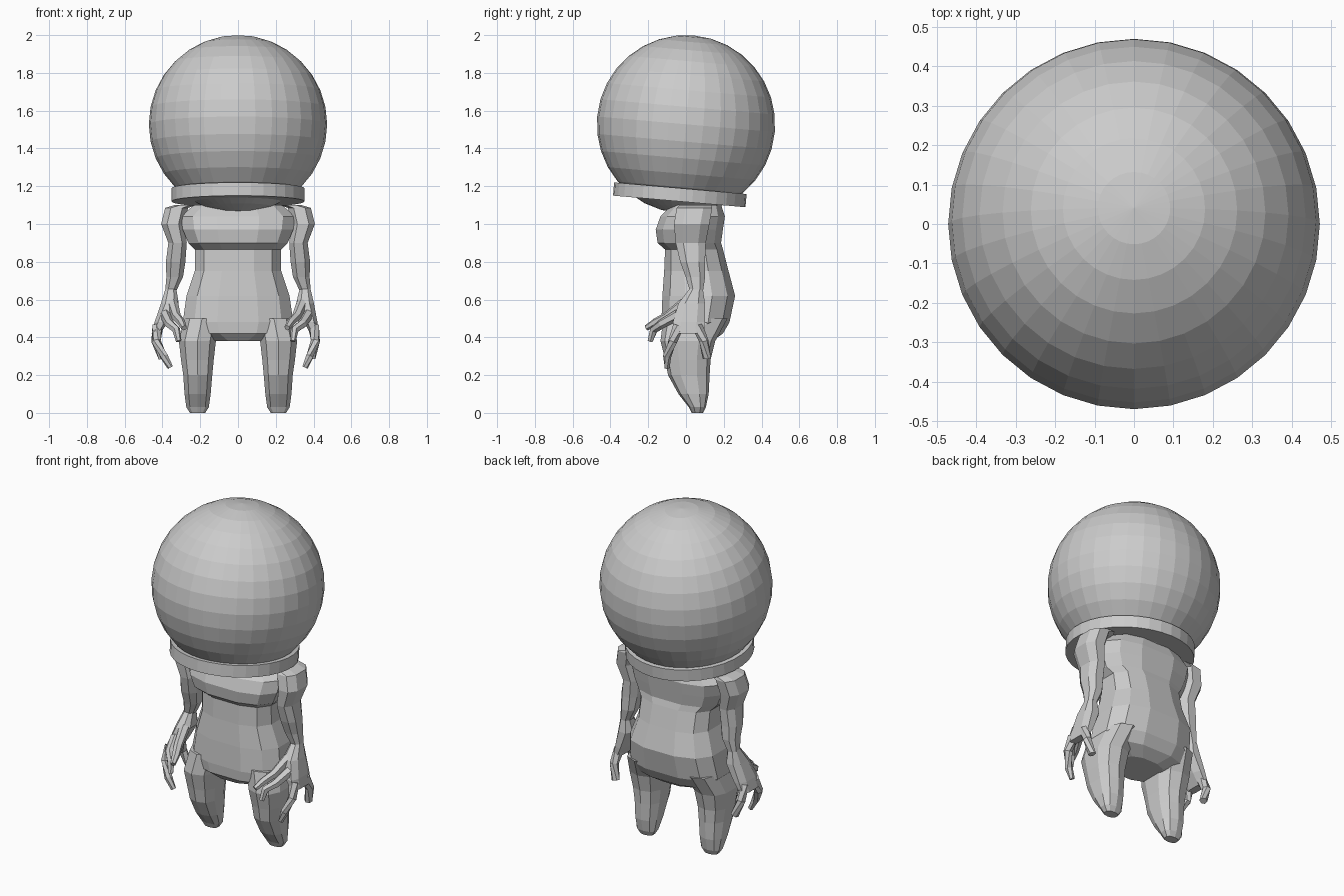
import bpy, bmesh, math
from mathutils import Vector, Matrix

if "Cube" in bpy.data.objects:
    bpy.data.objects.remove(bpy.data.objects["Cube"])

GREY = (0.6, 0.6, 0.6, 1)
mat = bpy.data.materials.new("plain grey")
mat.use_nodes = True
mat.diffuse_color = GREY
mat.node_tree.nodes["Principled BSDF"].inputs["Base Color"].default_value = GREY


def finish(name, bm):
    bmesh.ops.recalc_face_normals(bm, faces=bm.faces)
    mesh = bpy.data.meshes.new(name)
    bm.to_mesh(mesh)
    bm.free()
    mesh.materials.append(mat)
    obj = bpy.data.objects.new(name, mesh)
    bpy.context.collection.objects.link(obj)
    return obj


def loft(name, rings, sides=8, power=0.8, side=1, follow=False):
    """Join rings (x, y, z, rx, ry) into a closed, flat-faced solid."""
    bm = bmesh.new()
    centres = [Vector(r[:3]) for r in rings]
    loops = []
    for i, (c, r) in enumerate(zip(centres, rings)):
        turn = Matrix.Identity(3)
        if follow:
            ahead = centres[min(i + 1, len(rings) - 1)] - centres[max(i - 1, 0)]
            turn = ahead.to_track_quat('Z', 'Y').to_matrix()
        loop = []
        for k in range(sides):
            a = 2 * math.pi * (k + 0.5) / sides
            ca, sa = math.cos(a), math.sin(a)
            p = Vector((r[3] * math.copysign(abs(ca) ** power, ca),
                        r[4] * math.copysign(abs(sa) ** power, sa), 0))
            p = c + turn @ p
            p.x *= side
            loop.append(bm.verts.new(p))
        loops.append(loop)
    for lo, hi in zip(loops, loops[1:]):
        for k in range(sides):
            n = (k + 1) % sides
            bm.faces.new((lo[k], lo[n], hi[n], hi[k]))
    bm.faces.new(loops[0])
    bm.faces.new(loops[-1])
    return finish(name, bm)


# Tilted globe helmet and its collar
tilt = Matrix.Translation((0, 0, 1.528)) @ Matrix.Rotation(math.radians(-5), 4, 'X')
bm = bmesh.new()
bmesh.ops.create_uvsphere(bm, u_segments=32, v_segments=16, radius=0.472, matrix=tilt)
finish("helmet_globe", bm)
bm = bmesh.new()
bmesh.ops.create_cone(bm, cap_ends=True, segments=32, radius1=0.352, radius2=0.352,
                      depth=0.07, matrix=tilt @ Matrix.Translation((0, 0, -0.375)))
finish("helmet_collar", bm)

# Torso: height, half width, front y, back y
torso = [(1.1, .24, -.08, .19), (1.04, .31, -.14, .21), (.97, .3, -.165, .2),
         (.9, .27, -.155, .19), (.865, .235, -.115, .2), (.75, .235, -.12, .23),
         (.62, .28, -.13, .265), (.48, .3, -.135, .235), (.42, .27, -.13, .2),
         (.38, .14, -.09, .14)]
loft("torso", [(0, (f + b) / 2, z, w, (b - f) / 2) for z, w, f, b in torso],
     sides=12, power=0.75)

arm = [(.28, .05, 1.1, .06, .09), (.325, .045, 1.085, .065, .1), (.345, .03, 1.0, .066, .1),
       (.32, .025, .9, .052, .085), (.33, .035, .8, .055, .07), (.335, .05, .72, .047, .055),
       (.355, .055, .65, .032, .038)]
palm = [(.355, .055, .66, .03, .036), (.355, .03, .58, .05, .075),
        (.385, .015, .48, .038, .09), (.405, .015, .42, .024, .085)]
leg = [(.19, .05, .5, .1, .17), (.215, .01, .38, .102, .145), (.215, .01, .28, .09, .12),
       (.213, .015, .2, .08, .11), (.214, .04, .1, .072, .08), (.214, .06, .03, .062, .045),
       (.214, .06, 0, .042, .03)]
fingers = {
    "thumb": [(.34, -.01, .58), (.31, -.1, .51), (.28, -.16, .48), (.26, -.21, .45)],
    "first_finger": [(.37, -.04, .52), (.34, -.13, .47), (.3, -.17, .44), (.29, -.19, .38)],
    "middle_finger": [(.4, -.04, .46), (.41, -.07, .38), (.38, -.1, .3), (.355, -.1, .24)],
    "last_finger": [(.4, .06, .46), (.41, .095, .38), (.39, .11, .29)],
}

# Limbs on both sides; the right hand swings a little further out
for label, s, swing in (("left", 1, 0), ("right", -1, 0.03)):
    def posed(points):
        return [(p[0] + swing * max(0, 1 - abs(p[2] - .42) / .2), *p[1:]) for p in points]

    loft(label + "_arm", arm, side=s)
    loft(label + "_palm", posed(palm), side=s)
    loft(label + "_leg", leg, sides=10, side=s)
    for finger, path in fingers.items():
        radii = [.03, .025, .022, .015][:len(path)]
        rings = [(*p, r, r) for p, r in zip(posed(path), radii)]
        loft(label + "_" + finger, rings, sides=6, power=1, side=s, follow=True)
